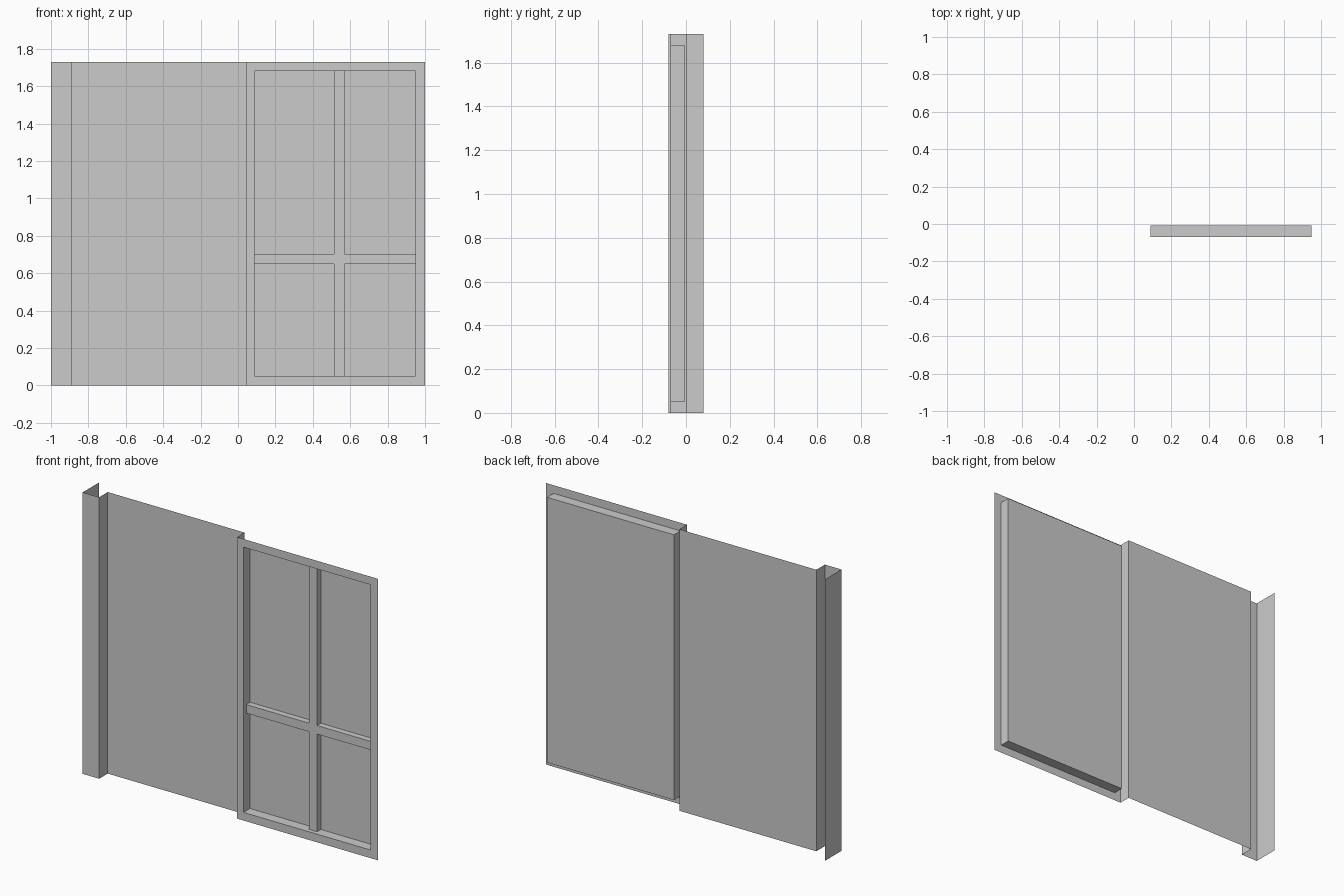
import bpy, bmesh

if "Cube" in bpy.data.objects:
    bpy.data.objects.remove(bpy.data.objects["Cube"])

H = 1.73
FRONT, PANE, BAR, WALL = -0.07, -0.007, -0.044, 0.003


def make(name, faces):
    """Object from a list of faces given as point lists, welded together."""
    bm = bmesh.new()
    for f in faces:
        bm.faces.new([bm.verts.new(p) for p in f])
    bmesh.ops.remove_doubles(bm, verts=bm.verts, dist=1e-5)
    me = bpy.data.meshes.new(name)
    bm.to_mesh(me)
    bm.free()
    ob = bpy.data.objects.new(name, me)
    bpy.context.collection.objects.link(ob)
    return ob


def sheet(name, plan):
    """Vertical sheet following a plan line, full wall height."""
    make(name, [[(*a, 0), (*b, 0), (*b, H), (*a, H)]
                for a, b in zip(plan, plan[1:])])


def rect(x0, x1, z0, z1, y):
    return [(x0, y, z0), (x1, y, z0), (x1, y, z1), (x0, y, z1)]


def ring(a, b, sides=range(4)):
    """Faces joining rectangle a to rectangle b."""
    return [[a[i], a[(i + 1) % 4], b[(i + 1) % 4], b[i]] for i in sides]


# Corner post, open at the back
sheet("corner_post", [(-1, 0.08), (-1, -0.08), (-0.888, -0.08), (-0.888, WALL)])

# Plain wall with the step out to the window bay
sheet("wall_panel", [(-0.888, WALL), (0.043, WALL), (0.043, FRONT)])

# Window surround, reveal and pane
opening = (0.087, 0.95, 0.05, 1.68)
outer = rect(0.043, 1, 0, H, FRONT)
inner = rect(*opening, FRONT)
back = rect(*opening, PANE)
make("window_frame", ring(outer, inner) + ring(inner, back))
make("window_pane", [back])


# Glazing bars: front face plus two long sides
def bar(name, x0, x1, z0, z1, sides):
    f, b = rect(x0, x1, z0, z1, BAR), rect(x0, x1, z0, z1, PANE)
    make(name, [f] + ring(b, f, sides))


bar("upright_bar", 0.513, 0.569, 0.05, 1.68, (1, 3))
bar("cross_bar_left", 0.087, 0.513, 0.65, 0.703, (0, 2))
bar("cross_bar_right", 0.569, 0.95, 0.65, 0.703, (0, 2))
